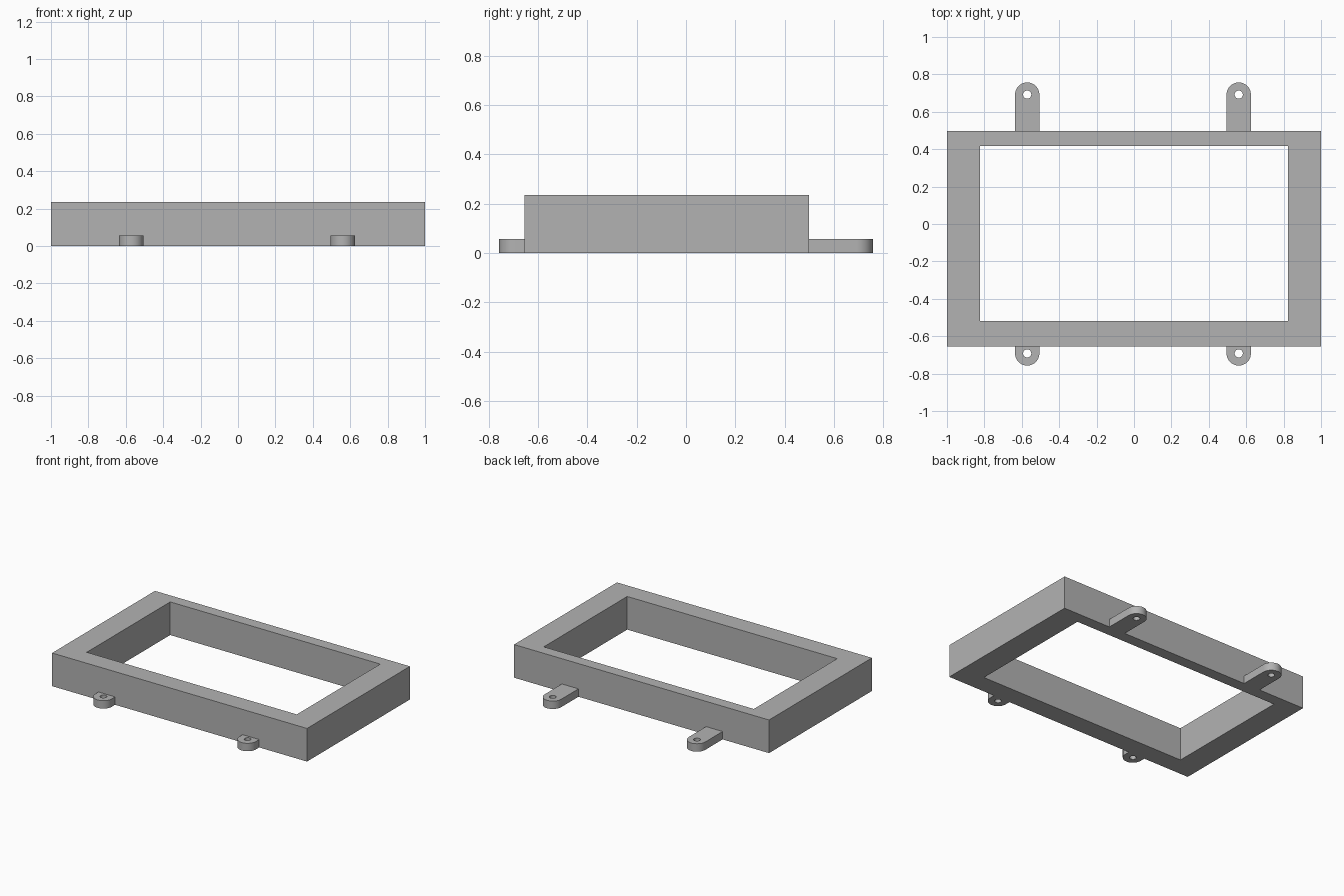
import bpy, bmesh
from math import pi, cos, sin

cube = bpy.data.objects.get("Cube")
if cube:
    bpy.data.objects.remove(cube, do_unlink=True)

grey = bpy.data.materials.new("plain grey")
grey.use_nodes = True
colour = (0.45, 0.45, 0.45, 1)
grey.diffuse_color = colour
grey.node_tree.nodes["Principled BSDF"].inputs["Base Color"].default_value = colour


def plate(name, loops, height):
    """Extrude an outline with holes (closed loops of xy points) up from the ground."""
    bm = bmesh.new()
    edges = []
    for loop in loops:
        verts = [bm.verts.new((x, y, 0)) for x, y in loop]
        edges += [bm.edges.new((a, b)) for a, b in zip(verts, verts[1:] + verts[:1])]
    bmesh.ops.triangle_fill(bm, edges=edges, use_beauty=True)
    out = bmesh.ops.extrude_face_region(bm, geom=bm.faces[:])
    top = [g for g in out["geom"] if isinstance(g, bmesh.types.BMVert)]
    bmesh.ops.translate(bm, verts=top, vec=(0, 0, height))
    bmesh.ops.recalc_face_normals(bm, faces=bm.faces[:])
    mesh = bpy.data.meshes.new(name)
    bm.to_mesh(mesh)
    bm.free()
    mesh.materials.append(grey)
    obj = bpy.data.objects.new(name, mesh)
    bpy.context.collection.objects.link(obj)
    return obj


def rectangle(x, y0, y1):
    return [(-x, y0), (x, y0), (x, y1), (-x, y1)]


def arc(cx, cy, r, sweep, count):
    return [(cx + r * cos(sweep * i / count), cy + r * sin(sweep * i / count))
            for i in range(count + 1)]


# Deep rectangular frame, with unequal front and back rails
FRONT, BACK = -0.655, 0.498
plate("frame", [rectangle(1, FRONT, BACK), rectangle(0.824, -0.518, 0.417)], 0.235)

# Round-ended mounting tabs: short at the front, long at the back
RADIUS, END = 0.065, 0.757
for side, x in (("right", -0.571), ("left", 0.56)):
    for place, root, sign in (("front", FRONT, -1), ("back", BACK, 1)):
        centre = sign * (END - RADIUS)
        outline = arc(x, centre, RADIUS, sign * pi, 24)
        outline += [(x - RADIUS, root), (x + RADIUS, root)]
        hole = arc(x, centre, 0.022, 2 * pi, 24)[:-1]
        tab = plate(f"{place}_{side}_tab", [outline, hole], 0.056)
        bpy.ops.object.select_all(action="DESELECT")
        tab.select_set(True)
        bpy.context.view_layer.objects.active = tab
        bpy.ops.object.shade_smooth_by_angle()
